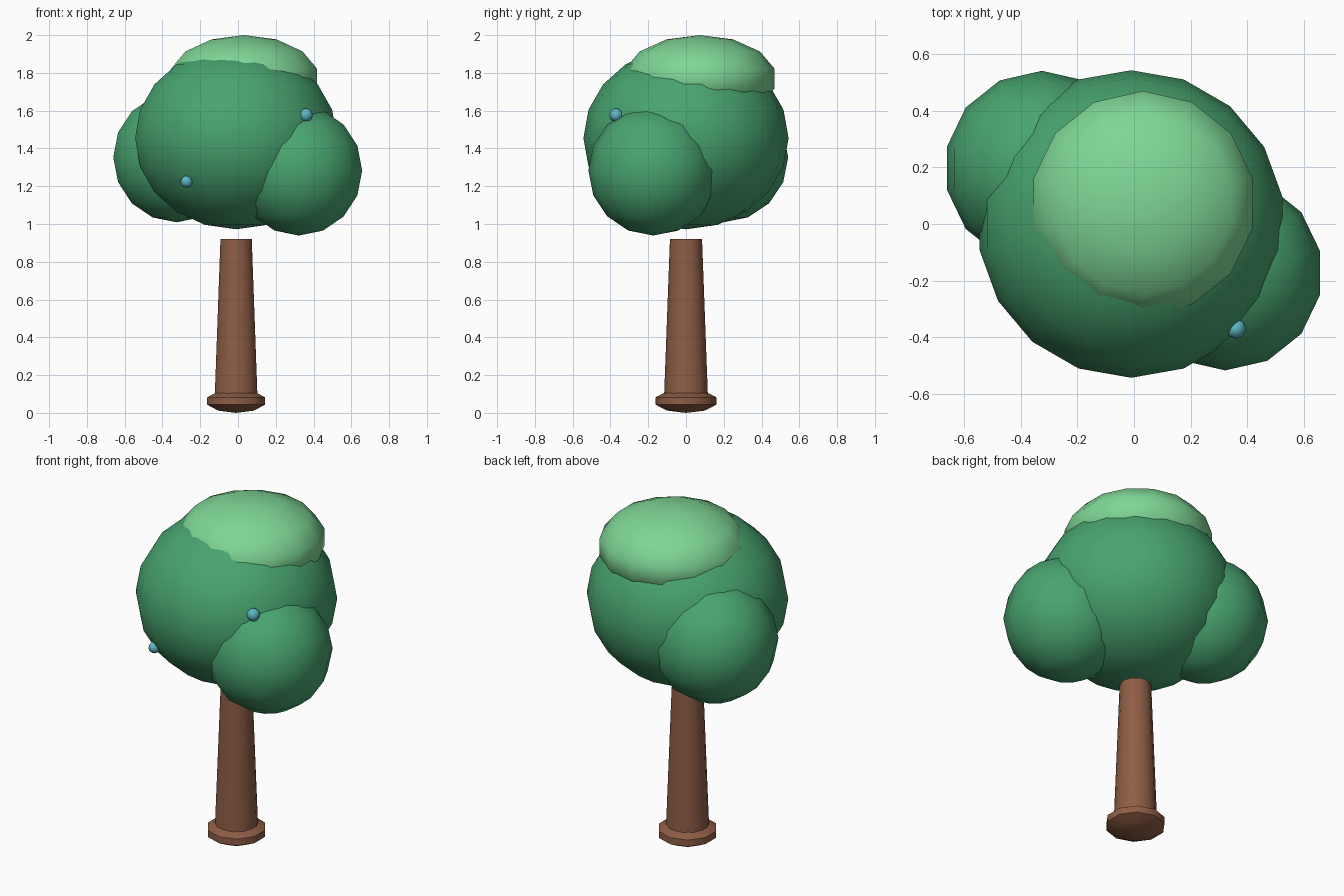
import bpy
import bmesh
from mathutils import Matrix, Vector

cube = bpy.data.objects.get("Cube")
if cube:
    bpy.data.objects.remove(cube, do_unlink=True)


def material(name, rgb):
    mat = bpy.data.materials.new(name)
    mat.use_nodes = True
    mat.diffuse_color = (*rgb, 1)
    mat.node_tree.nodes["Principled BSDF"].inputs["Base Color"].default_value = (*rgb, 1)
    return mat


leaf = material("leaf green", (0.065, 0.37, 0.16))
light_leaf = material("light leaf green", (0.21, 0.67, 0.30))
bark = material("bark brown", (0.27, 0.11, 0.06))
dew = material("dew blue", (0.11, 0.47, 0.55))


def finish(bm, name, mat, location):
    mesh = bpy.data.meshes.new(name)
    bm.to_mesh(mesh)
    bm.free()
    mesh.materials.append(mat)
    obj = bpy.data.objects.new(name, mesh)
    obj.location = location
    bpy.context.collection.objects.link(obj)
    bpy.ops.object.select_all(action="DESELECT")
    obj.select_set(True)
    bpy.context.view_layer.objects.active = obj
    bpy.ops.object.shade_smooth_by_angle(angle=0.9)
    return obj


def ball(name, mat, location, radius, height, segments, rings):
    """Ellipsoid with a round plan and a given half height."""
    bm = bmesh.new()
    bmesh.ops.create_uvsphere(bm, u_segments=segments, v_segments=rings, radius=1)
    bmesh.ops.scale(bm, vec=Vector((radius, radius, height)), verts=bm.verts)
    return finish(bm, name, mat, location)


# Trunk: a tapered post standing in a flattened root collar
bm = bmesh.new()
bmesh.ops.create_cone(bm, cap_ends=True, segments=14, radius1=0.117, radius2=0.085,
                      depth=0.86, matrix=Matrix.Translation((0, 0, 0.43)))
finish(bm, "trunk", bark, (-0.01, 0, 0.06))
ball("root_collar", bark, (-0.01, 0, 0.063), 0.169, 0.063, 10, 5)

# Foliage: a large crown, two side lobes and a pale cap
ball("main_crown", leaf, (-0.01, 0, 1.455), 0.543, 0.483, 18, 10)
ball("right_lobe", leaf, (-0.325, 0.197, 1.353), 0.344, 0.344, 14, 8)
ball("left_lobe", leaf, (0.322, -0.173, 1.283), 0.344, 0.344, 14, 8)
ball("top_cap", light_leaf, (0.032, 0.073, 1.77), 0.407, 0.23, 14, 7)

# Dew drops on the front of the crown
ball("left_dew_drop", dew, (0.36, -0.37, 1.577), 0.036, 0.036, 8, 6)
ball("right_dew_drop", dew, (-0.272, -0.395, 1.224), 0.032, 0.032, 8, 6)
